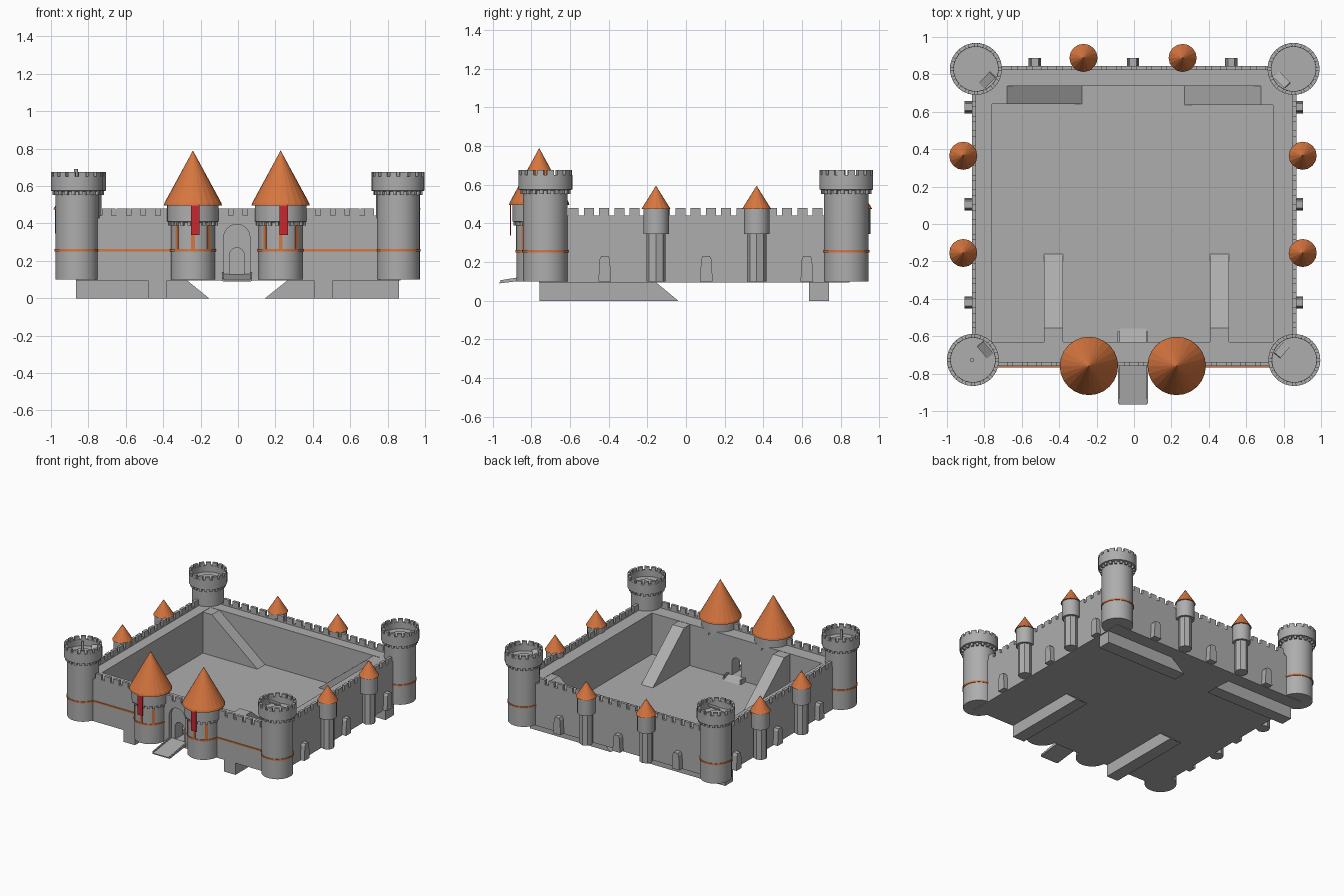
import bpy, bmesh, math
from math import sin, cos, pi, radians
from mathutils import Matrix, Vector

cube = bpy.data.objects.get("Cube")
if cube:
    bpy.data.objects.remove(cube, do_unlink=True)


def material(name, rgb):
    m = bpy.data.materials.new(name)
    m.use_nodes = True
    m.diffuse_color = (*rgb, 1)
    m.node_tree.nodes["Principled BSDF"].inputs["Base Color"].default_value = (*rgb, 1)
    return m


STONE = material("stone grey", (0.42, 0.42, 0.42))
TILE = material("orange tile", (0.68, 0.18, 0.05))
RED = material("banner red", (0.58, 0.02, 0.03))


def finish(name, bm, mat, smooth=False):
    bmesh.ops.recalc_face_normals(bm, faces=bm.faces)
    mesh = bpy.data.meshes.new(name)
    bm.to_mesh(mesh)
    bm.free()
    mesh.materials.append(mat)
    ob = bpy.data.objects.new(name, mesh)
    bpy.context.scene.collection.objects.link(ob)
    if smooth:
        bpy.ops.object.select_all(action='DESELECT')
        ob.select_set(True)
        bpy.context.view_layer.objects.active = ob
        bpy.ops.object.shade_smooth_by_angle(angle=radians(35))
    return ob


def add_box(bm, lo, hi, matrix=Matrix()):
    lo, hi = Vector(lo), Vector(hi)
    scale = Matrix.Diagonal((*(hi - lo), 1))
    bmesh.ops.create_cube(bm, size=1, matrix=matrix @ Matrix.Translation((lo + hi) / 2) @ scale)


def box(name, lo, hi, mat=STONE):
    bm = bmesh.new()
    add_box(bm, lo, hi)
    return finish(name, bm, mat)


def lathe(name, x, y, profile, mat=STONE, sides=32, smooth=True):
    """Spin a closed (radius, z) profile about a vertical axis."""
    bm = bmesh.new()
    rings = []
    for r, z in profile:
        if r == 0:
            rings.append([bm.verts.new((x, y, z))] * sides)
        else:
            rings.append([bm.verts.new((x + r * cos(2 * pi * i / sides),
                                        y + r * sin(2 * pi * i / sides), z)) for i in range(sides)])
    for a, b in zip(rings, rings[1:]):
        for i in range(sides):
            j = (i + 1) % sides
            bm.faces.new(dict.fromkeys((a[i], a[j], b[j], b[i])))
    return finish(name, bm, mat, smooth)


def prism(name, points, start, end, axis, mat=STONE):
    """Extrude an outline of (u, z) points from start to end along x or y."""
    place = (lambda u, z, d: (d, u, z)) if axis == 'x' else (lambda u, z, d: (u, d, z))
    bm = bmesh.new()
    a = [bm.verts.new(place(u, z, start)) for u, z in points]
    b = [bm.verts.new(place(u, z, end)) for u, z in points]
    bm.faces.new(a)
    bm.faces.new(b[::-1])
    for i in range(len(a)):
        j = (i + 1) % len(a)
        bm.faces.new((a[i], b[i], b[j], a[j]))
    return finish(name, bm, mat)


def ring_of_blocks(name, x, y, count, r0, r1, width, z0, z1):
    bm = bmesh.new()
    for i in range(count):
        turn = Matrix.Translation((x, y, 0)) @ Matrix.Rotation(2 * pi * (i + .5) / count, 4, 'Z')
        add_box(bm, (r0, -width / 2, z0), (r1, width / 2, z1), turn)
    return finish(name, bm, STONE)


# Main extents
X0, X1, Y0, Y1 = -0.867, 0.869, -0.76, 0.845
IX0, IX1, IY0, IY1 = -0.76, 0.743, -0.63, 0.737
BASE, WALK, LEDGE, TOP = 0.1, 0.43, 0.442, 0.48
GX = -0.006

# Courtyard floor and walls
box("courtyard_floor", (X0, Y0, BASE - 0.005), (X1, Y1, BASE))
box("right_wall", (X0, Y0, BASE), (IX0, Y1, WALK))
box("left_wall", (IX1, Y0, BASE), (X1, Y1, WALK))
box("back_wall", (IX0, IY1, BASE), (IX1, Y1, WALK))


# Front wall: two layers, a tall blind arch with a doorway inside it
def arched_wall(name, half, top, y0, y1):
    arch = [(GX + half * cos(pi * i / 12), top - half + half * sin(pi * i / 12)) for i in range(13)]
    outline = [(IX1, BASE), (GX + half, BASE), *arch, (GX - half, BASE),
               (IX0, BASE), (IX0, WALK), (IX1, WALK)]
    prism(name, outline, y0, y1, 'y')


arched_wall("front_wall_face", 0.07, 0.395, Y0, Y0 + 0.03)
arched_wall("front_wall_core", 0.039, 0.27, Y0 + 0.03, IY0)


# Parapets and merlons along the outer edges
def parapet(name, start, end, fixed0, fixed1, along_x):
    bm = bmesh.new()

    def piece(a, b, z0, z1):
        if along_x:
            add_box(bm, (a, fixed0, z0), (b, fixed1, z1))
        else:
            add_box(bm, (fixed0, a, z0), (fixed1, b, z1))
    piece(start, end, WALK, LEDGE)
    count = round((end - start) / 0.079)
    pitch = (end - start) / count
    for i in range(count):
        mid = start + (i + 0.5) * pitch
        piece(mid - 0.026, mid + 0.026, LEDGE, TOP)
    finish(name, bm, STONE)


parapet("front_parapet", -0.74, 0.74, Y0, Y0 + 0.022, True)
parapet("back_parapet", -0.72, 0.72, Y1 - 0.022, Y1, True)
parapet("right_parapet", -0.62, 0.72, X0, X0 + 0.022, False)
parapet("left_parapet", -0.62, 0.72, X1 - 0.022, X1, False)

# Orange string course on the front wall
for side, a, b in (("right", -0.76, -0.34), ("left", 0.33, 0.76)):
    box("front_band_" + side, (a, Y0 - 0.006, 0.25), (b, Y0 + 0.01, 0.262), TILE)

# Corner towers with crenellated heads
corners = {"front_right": (-0.861, -0.727), "front_left": (0.857, -0.727),
           "back_right": (-0.845, 0.829), "back_left": (0.853, 0.829)}
for name, (x, y) in corners.items():
    lathe(name + "_tower", x, y, [(0, BASE), (0.115, BASE), (0.115, 0.57), (0.139, 0.575),
                                  (0.139, 0.65), (0.118, 0.65), (0.118, 0.6), (0, 0.6)], sides=40)
    lathe(name + "_tower_band", x, y, [(0.11, 0.25), (0.12, 0.25), (0.12, 0.262), (0.11, 0.262)],
          TILE, sides=40)
    ring_of_blocks(name + "_tower_merlons", x, y, 16, 0.119, 0.138, 0.036, 0.648, 0.675)
    ring_of_blocks(name + "_tower_corbels", x, y, 20, 0.105, 0.13, 0.018, 0.552, 0.578)
    lathe(name + "_tower_turntable", x, y, [(0, 0.6), (0.06, 0.6), (0.06, 0.608), (0, 0.608)])
    # Sloping stair hatch on the side towards the courtyard
    bm = bmesh.new()
    turn = (Matrix.Translation((x, y, 0.62)) @ Matrix.Rotation(math.atan2(-y, -x), 4, 'Z')
            @ Matrix.Translation((0.085, 0, 0)) @ Matrix.Rotation(radians(25), 4, 'X'))
    add_box(bm, (-0.022, -0.045, -0.005), (0.022, 0.045, 0.005), turn)
    finish(name + "_tower_hatch", bm, STONE)
lathe("tower_knob", -0.866, -0.727, [(0, 0.6), (0.01, 0.6), (0.01, 0.69), (0, 0.69)], sides=12)

# Gate towers with large conical roofs, slit windows and banners
for side, x, flag in (("right", -0.241, -0.229), ("left", 0.228, 0.245)):
    y, name = -0.759, side + "_gate_tower"
    lathe(name, x, y, [(0, BASE), (0.118, BASE), (0.118, 0.405), (0.138, 0.41),
                       (0.138, 0.502), (0, 0.502)], sides=40)
    lathe(name + "_band", x, y, [(0.11, 0.25), (0.123, 0.25), (0.123, 0.262), (0.11, 0.262)],
          TILE, sides=40)
    ring_of_blocks(name + "_corbels", x, y, 20, 0.105, 0.132, 0.018, 0.388, 0.412)
    lathe(name + "_roof", x, y, [(0, 0.495), (0.156, 0.495), (0.152, 0.51), (0, 0.79)],
          TILE, sides=24, smooth=False)
    bm = bmesh.new()
    for angle in (-135, -90, -45):
        turn = Matrix.Translation((x, y, 0)) @ Matrix.Rotation(radians(angle), 4, 'Z')
        add_box(bm, (0.112, -0.01, 0.262), (0.121, 0.01, 0.392), turn)
    finish(name + "_slits", bm, TILE)
    box(side + "_banner", (flag - 0.022, -0.91, 0.337), (flag + 0.022, -0.904, 0.5), RED)

# Bartizan turrets on the side and back walls
turrets = [(s, y) for s in (-0.913, 0.902) for y in (0.365, -0.155)] + [(-0.27, 0.888), (0.26, 0.888)]
for i, (x, y) in enumerate(turrets, 1):
    lathe(f"turret_stem_{i}", x, y, [(0, BASE), (0.05, BASE), (0.05, 0.35), (0, 0.35)],
          sides=8, smooth=False)
    lathe(f"turret_head_{i}", x, y, [(0, 0.345), (0.066, 0.345), (0.066, 0.478), (0, 0.478)], sides=20)
    lathe(f"turret_roof_{i}", x, y, [(0, 0.475), (0.075, 0.475), (0, 0.595)], TILE, sides=16, smooth=False)


# Buttresses with chamfered tops between the turrets
def buttress(name, mid, wall, out, axis):
    w = 0.033
    outline = [(mid - w, BASE), (mid + w, BASE), (mid + w * 0.8, 0.215), (mid + w * 0.55, 0.232),
               (mid - w * 0.55, 0.232), (mid - w * 0.8, 0.215)]
    prism(name, outline, wall, out, axis)


for i, y in enumerate((-0.42, 0.105, 0.625), 1):
    buttress(f"right_buttress_{i}", y, X0, X0 - 0.04, 'x')
    buttress(f"left_buttress_{i}", y, X1, X1 + 0.035, 'x')
for i, x in enumerate((-0.53, -0.005, 0.52), 1):
    buttress(f"back_buttress_{i}", x, Y1, Y1 + 0.043, 'y')


# Ramps from the wall walk down through the courtyard floor
def ramp(name, outer, crest, foot, start, end, axis):
    top = WALK - 0.002
    prism(name, [(outer, 0), (foot, 0), (crest, top), (outer, top)], start, end, axis)


ramp("back_right_ramp", -0.865, -0.68, -0.155, 0.642, 0.74, 'y')
ramp("back_left_ramp", 0.86, 0.68, 0.145, 0.635, 0.74, 'y')
ramp("front_right_ramp", Y0 + 0.002, -0.556, -0.04, -0.48, -0.38, 'x')
ramp("front_left_ramp", Y0 + 0.002, -0.556, -0.04, 0.406, 0.508, 'x')

# Drawbridge outside the gate, short ramp inside, and its posts
prism("drawbridge", [(-0.965, 0.098), (-0.73, 0.13), (-0.73, 0.118), (-0.965, 0.09)],
      GX - 0.075, GX + 0.075, 'x')
prism("inner_gate_ramp", [(-0.74, 0.1), (-0.74, 0.125), (-0.63, 0.125), (-0.56, 0.1)],
      GX - 0.07, GX + 0.07, 'x')
for s in (-1, 1):
    side = "right" if s < 0 else "left"
    x = GX + s * 0.075
    prism(side + "_drawbridge_rail", [(-0.96, 0.092), (-0.96, 0.106), (-0.74, 0.142), (-0.74, 0.118)],
          x - 0.005, x + 0.005, 'x')
    box(side + "_inner_post", (x - 0.006, -0.63, BASE), (x + 0.006, -0.575, 0.135))
